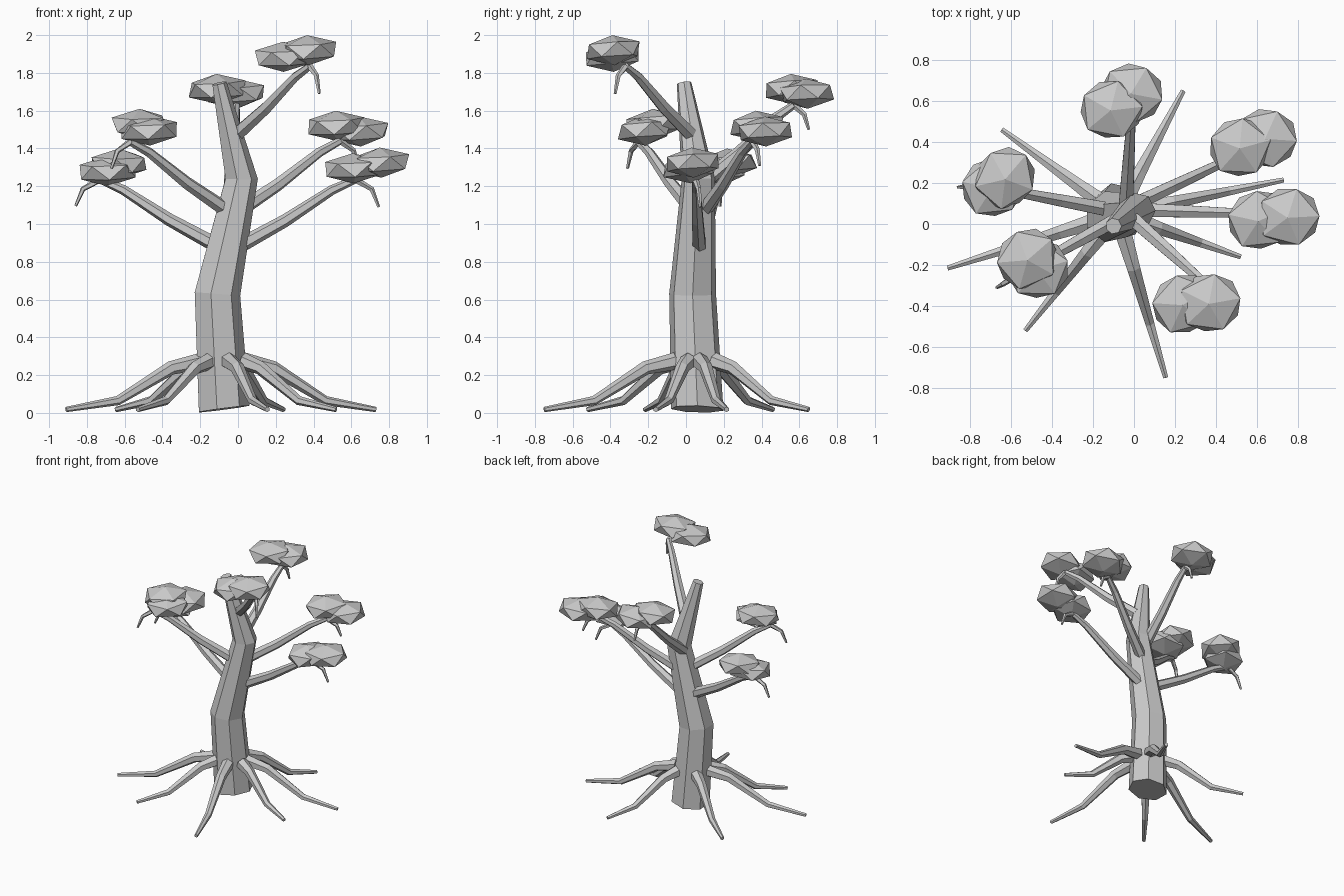
import bpy, bmesh, math
from mathutils import Vector

if "Cube" in bpy.data.objects:
    bpy.data.objects.remove(bpy.data.objects["Cube"])


def tube(name, pts, radii, sides, ref=(0, 0, 1), start=None):
    """Faceted tapering tube along a short path."""
    pts = [Vector(p) for p in pts]
    ref = Vector(ref)
    bm = bmesh.new()
    rings = []
    for i, (p, r) in enumerate(zip(pts, radii)):
        a, b = pts[max(i - 1, 0)], pts[min(i + 1, len(pts) - 1)]
        t = (b - a).normalized()
        if i == 0 and start:
            t = Vector(start).normalized()
        u = (ref - t * ref.dot(t)).normalized()
        v = t.cross(u)
        rings.append([bm.verts.new(p + r * (u * math.cos(k * math.tau / sides)
                                            + v * math.sin(k * math.tau / sides)))
                      for k in range(sides)])
    for lo, hi in zip(rings, rings[1:]):
        for k in range(sides):
            n = (k + 1) % sides
            bm.faces.new((lo[k], lo[n], hi[n], hi[k]))
    bm.faces.new(rings[0][::-1])
    bm.faces.new(rings[-1])
    me = bpy.data.meshes.new(name)
    bm.to_mesh(me)
    bm.free()
    ob = bpy.data.objects.new(name, me)
    bpy.context.collection.objects.link(ob)
    return ob


def leaf_blob(name, c, turn):
    """Squashed icosahedron foliage clump."""
    bpy.ops.mesh.primitive_ico_sphere_add(subdivisions=1, radius=1, location=c,
                                          rotation=(0.06, -0.06, turn))
    ob = bpy.context.object
    ob.name = name
    ob.scale = (0.172, 0.16, 0.08)


# Trunk: seven-sided, leaning right then back left
tube("trunk", [(-0.08, 0.06, 0.02), (-0.115, 0.035, 0.63), (0.015, 0.065, 1.24), (-0.10, -0.01, 1.745)],
     [0.142, 0.127, 0.09, 0.04], 7, ref=(1, 0, 0), start=(-0.13, 0.03, 1))

# Roots: arch out of the trunk down to the ground
hub = Vector((-0.08, 0.05, 0))
tips = [(-0.91, -0.215), (-0.53, -0.52), (0.155, -0.75), (0.52, -0.16),
        (0.73, 0.215), (0.24, 0.65), (-0.645, 0.46)]
for i, (x, y) in enumerate(tips):
    d = Vector((x, y, 0)) - hub
    reach = d.length
    first = hub + d.normalized() * 0.11
    path = [first + Vector((0, 0, 0.275))]
    for f, z in ((0.33, 0.238), (0.67, 0.065), (1.0, 0.018)):
        path.append(hub + d * f + Vector((0, 0, z)))
    tube(f"root_{i + 1}", path, [0.046, 0.037, 0.025, 0.014], 6)

# Branches: start, end, twig tip, two foliage clumps
branches = {
    "back": ((-0.04, 0.09, 1.22), (-0.01, 0.57, 1.63), (0.0, 0.65, 1.50),
             (-0.11, 0.56, 1.715), (-0.01, 0.64, 1.69)),
    "back_right": ((-0.01, 0.09, 1.06), (0.54, 0.35, 1.44), (0.64, 0.39, 1.31),
                   (0.52, 0.375, 1.52), (0.645, 0.42, 1.49)),
    "right": ((0.0, 0.07, 0.88), (0.62, 0.05, 1.235), (0.745, 0.075, 1.09),
              (0.61, 0.02, 1.295), (0.755, 0.035, 1.325)),
    "front_right": ((0.0, 0.02, 1.48), (0.38, -0.32, 1.835), (0.43, -0.375, 1.69),
                    (0.24, -0.39, 1.885), (0.37, -0.385, 1.92)),
    "front_left": ((-0.07, 0.03, 1.08), (-0.57, -0.25, 1.435), (-0.67, -0.31, 1.295),
                   (-0.52, -0.17, 1.53), (-0.47, -0.22, 1.495)),
    "left": ((-0.12, 0.07, 0.89), (-0.73, 0.185, 1.235), (-0.86, 0.18, 1.095),
             (-0.63, 0.225, 1.32), (-0.69, 0.18, 1.28)),
}
for n, (name, (a, b, tip, c1, c2)) in enumerate(branches.items()):
    a, b, tip = Vector(a), Vector(b), Vector(tip)
    m1 = a.lerp(b, 0.4) + Vector((0, 0, -0.005))
    m2 = a.lerp(b, 0.8) + Vector((0, 0, 0.015))
    tube(f"branch_{name}", [a, m1, m2, b], [0.04, 0.034, 0.026, 0.02], 6)
    # Drooping twig
    knee = Vector((b.x + (tip.x - b.x) * 0.7, b.y + (tip.y - b.y) * 0.7, b.z - 0.05))
    tube(f"twig_{name}", [b, knee, tip], [0.018, 0.014, 0.008], 5, ref=(0.3, 0.9, 0.3))
    leaf_blob(f"leaves_{name}_1", c1, 0.1 + n * 0.15)
    leaf_blob(f"leaves_{name}_2", c2, -0.2 + n * 0.12)
